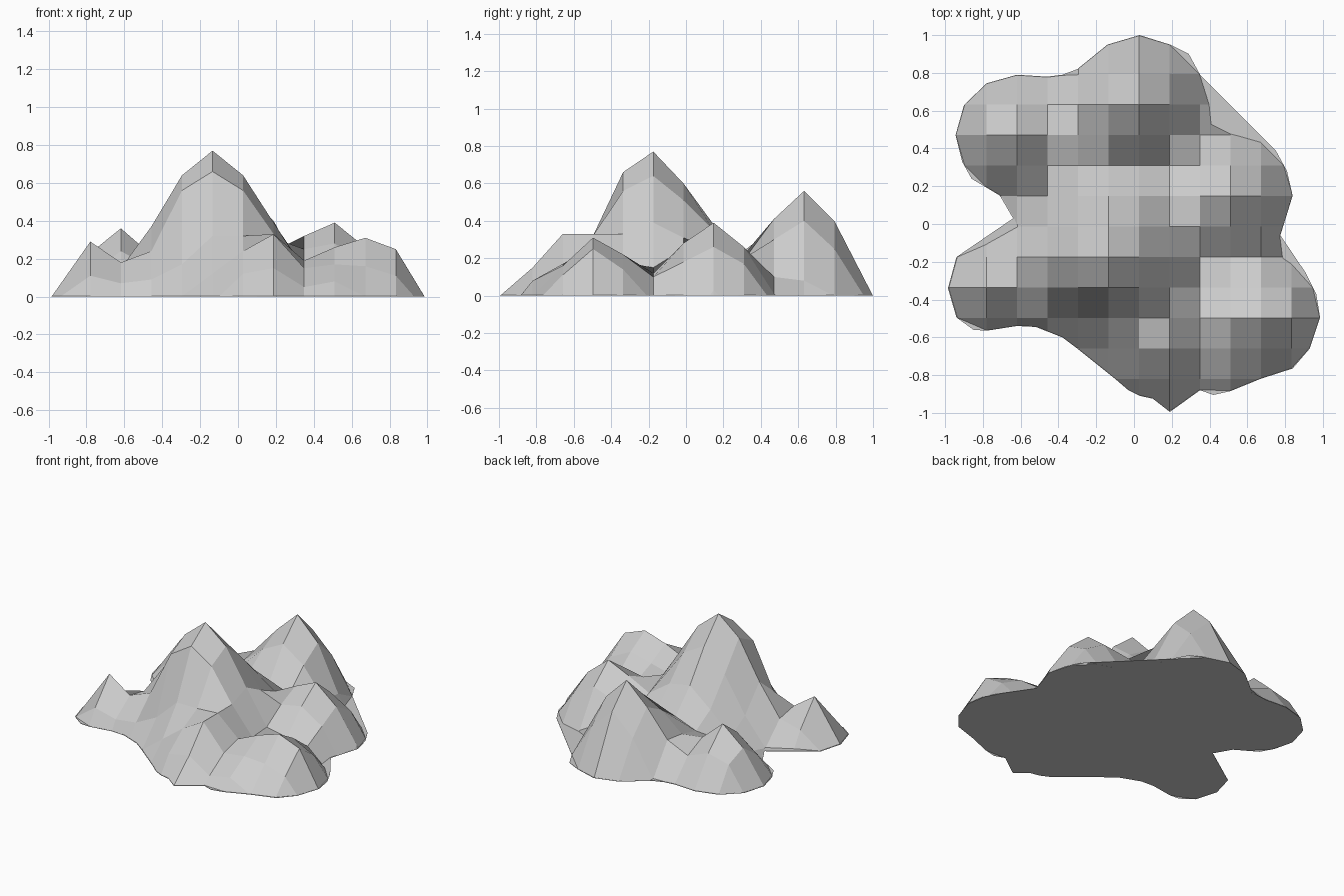
import bpy
import bmesh

# Remove the default object only
default_object = bpy.data.objects.get("Cube")
if default_object:
    bpy.data.objects.remove(default_object, do_unlink=True)

# One stone colour for the whole model
stone = bpy.data.materials.new("stone_grey")
stone_colour = (0.6, 0.6, 0.6, 1.0)
stone.use_nodes = True
stone.diffuse_color = stone_colour
stone.node_tree.nodes["Principled BSDF"].inputs["Base Color"].default_value = stone_colour

# Foot of the mountains, counterclockwise, in hundredths of a unit
back_left_shore = [(3, 100), (-14, 95), (-30, 82), (-38, 79), (-46, 78), (-62, 79),
                   (-78, 74.5), (-90, 63), (-94.5, 47), (-91, 33), (-86, 24),
                   (-71, 15), (-64, 3)]
left_notch = [(-62, -1.5), (-79, -11)]
front_shore = [(-94, -17.5), (-98.5, -34), (-94, -49.5), (-85, -56), (-78, -56.5),
               (-62, -54), (-52, -54.5), (-38, -60), (-30, -66), (-10, -82), (-3, -88),
               (3, -91), (10, -92.5), (19, -99.5), (35, -88), (42, -90.5), (51, -88.5),
               (67, -82), (84, -76.5), (93, -66), (98.5, -49.5), (96.5, -37), (91, -26)]
right_notch = [(79, -18)]
right_shore = [(77.5, -6), (84, 15), (81, 28), (75, 39)]
back_right_notch = [(67, 43.5), (51, 48), (41, 53), (40, 63)]
back_right_shore = [(35, 79), (29, 90), (19, 95)]

relief_outline = (back_left_shore + left_notch + front_shore + right_notch
                  + right_shore + back_right_notch + back_right_shore)
base_outline = back_left_shore + front_shore + right_shore + back_right_shore

# Ridge profiles from front to back: first grid column, then heights in hundredths
ridges = [
    (6, [12, 15, 5, 8]),
    (5, [12, 24, 33, 15, 17, 16, 11]),
    (1, [11, 7, 9, 17, 32, 32, 33, 19, 26, 31, 25]),
    (0, [5, 29, 18, 24, 56, 66, 56, 33, 14, 18, 22, 14]),
    (1, [11, 15, 37, 64, 77, 64, 39, 15, 12, 10]),
    (3, [19, 44, 60, 51, 31, 25, 28, 18]),
    (2, [4, 10, 25, 38, 35, 24, 32, 39, 26, 3]),
    (1, [12, 24, 15, 16, 22, 19, 16, 20, 26, 17]),
    (1, [23, 36, 22, 20, 33, 41, 30, 10, 1]),
    (1, [17, 21, 15, 22, 41, 56, 40, 8]),
    (5, [25, 40, 25]),
]
column_count = 12
grid_step = 0.1613
grid_left, grid_front = -0.941, -0.82


def flat_face(outline):
    """Start a mesh with one flat polygon on the ground."""
    bm = bmesh.new()
    bm.faces.new([bm.verts.new((x / 100, y / 100, 0)) for x, y in outline])
    return bm


def add_object(name, bm):
    """Turn the mesh into a flat shaded stone object."""
    bmesh.ops.recalc_face_normals(bm, faces=bm.faces[:])
    mesh = bpy.data.meshes.new(name)
    bm.to_mesh(mesh)
    bm.free()
    mesh.materials.append(stone)
    created = bpy.data.objects.new(name, mesh)
    bpy.context.collection.objects.link(created)
    return created


def slice_mesh(bm, position, direction):
    """Cut every face along one grid line."""
    everything = bm.verts[:] + bm.edges[:] + bm.faces[:]
    bmesh.ops.bisect_plane(bm, geom=everything, dist=0.0001,
                           plane_co=position, plane_no=direction)


def ridge_height(x, y):
    """Height of the grid point nearest to a position."""
    column = round((x - grid_left) / grid_step)
    row = round((y - grid_front) / grid_step)
    if not 0 <= row < len(ridges):
        return 0
    first, heights = ridges[row]
    if not 0 <= column - first < len(heights):
        return 0
    return heights[column - first] / 100


# Mountain relief: slice the ground polygon into a grid, then raise the inner points
relief = flat_face(relief_outline)
for column in range(column_count):
    slice_mesh(relief, (grid_left + column * grid_step, 0, 0), (1, 0, 0))
for row in range(len(ridges)):
    slice_mesh(relief, (0, grid_front + row * grid_step, 0), (0, 1, 0))
for vert in relief.verts:
    if not vert.is_boundary:
        vert.co.z = ridge_height(vert.co.x, vert.co.y)
add_object("mountain_relief", relief)

# Thin base that closes the underside and fills the notches in the shore
base = flat_face(base_outline)
extruded = bmesh.ops.extrude_face_region(base, geom=base.faces[:], use_keep_orig=True)
for element in extruded["geom"]:
    if isinstance(element, bmesh.types.BMVert):
        element.co.z = 0.003
add_object("ground_base", base)
